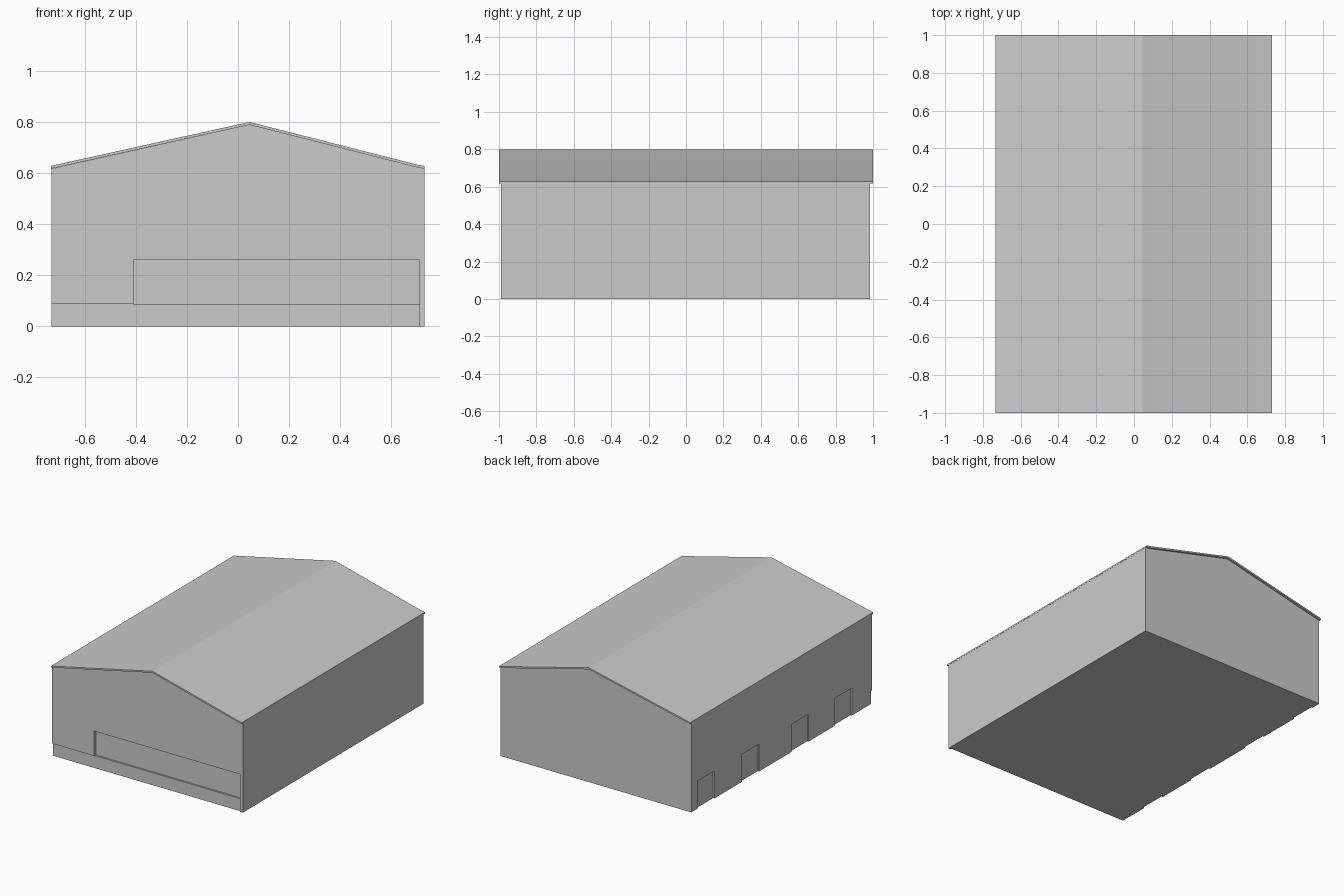
import bpy, bmesh, math

cube = bpy.data.objects.get("Cube")
if cube:
    bpy.data.objects.remove(cube, do_unlink=True)

grey = bpy.data.materials.new("light_grey")
grey.use_nodes = True
colour = (0.6, 0.6, 0.6, 1)
grey.diffuse_color = colour
grey.node_tree.nodes["Principled BSDF"].inputs["Base Color"].default_value = colour

HALF = 0.73                    # half width of the building
EAVE, RIDGE, RIDGE_X = 0.628, 0.80, 0.045
THICK = 0.011                  # roof sheet thickness


def add_object(name, bm):
    bmesh.ops.recalc_face_normals(bm, faces=bm.faces)
    mesh = bpy.data.meshes.new(name)
    bm.to_mesh(mesh)
    bm.free()
    mesh.materials.append(grey)
    obj = bpy.data.objects.new(name, mesh)
    bpy.context.collection.objects.link(obj)
    return obj


def extrude_profile(name, points, y0, y1):
    """Extrude an x-z outline along y."""
    bm = bmesh.new()
    face = bm.faces.new([bm.verts.new((x, y0, z)) for x, z in points])
    out = bmesh.ops.extrude_face_region(bm, geom=[face])
    moved = [v for v in out["geom"] if isinstance(v, bmesh.types.BMVert)]
    bmesh.ops.translate(bm, verts=moved, vec=(0, y1 - y0, 0))
    return add_object(name, bm)


def cut_box(target, name, low, high):
    """Cut a box-shaped recess out of the target."""
    bm = bmesh.new()
    bmesh.ops.create_cube(bm, size=1)
    for v in bm.verts:
        v.co = [high[i] if v.co[i] > 0 else low[i] for i in range(3)]
    cutter = add_object(name, bm)
    cutter.hide_render = True
    cutter.hide_viewport = True
    cutter.display_type = 'WIRE'
    mod = target.modifiers.new(name, 'BOOLEAN')
    mod.operation = 'DIFFERENCE'
    mod.solver = 'EXACT'
    mod.object = cutter


# Walls with gable ends
walls = extrude_profile("walls", [
    (-HALF, 0), (HALF, 0), (HALF, EAVE - THICK),
    (RIDGE_X, RIDGE - THICK), (-HALF, EAVE - THICK)], -0.99, 0.985)

# Long front window band and the set-back plinth beneath it
cut_box(walls, "window_recess", (-0.41, -1.1, 0.086), (0.71, -0.968, 0.26))
cut_box(walls, "plinth_recess", (-0.9, -1.1, -0.1), (0.71, -0.98, 0.088))

# Four door recesses on the right side
for i, y in enumerate((0.825, 0.337, -0.205, -0.677)):
    cut_box(walls, f"door_recess_{i + 1}",
            (-0.9, y - 0.094, -0.1), (-HALF + 0.01, y + 0.094, 0.19))

# Thin roof sheet with a small flat lip at the left eave
top = [(-HALF - 0.003, EAVE), (RIDGE_X, RIDGE), (0.71, EAVE + 0.003), (HALF + 0.001, EAVE)]
under = [(x, z - THICK) for x, z in reversed(top)]
roof = extrude_profile("roof", top + under, -1.0, 1.0)

bpy.ops.object.select_all(action='DESELECT')
roof.select_set(True)
bpy.context.view_layer.objects.active = roof
bpy.ops.object.shade_smooth_by_angle(angle=math.radians(20))
